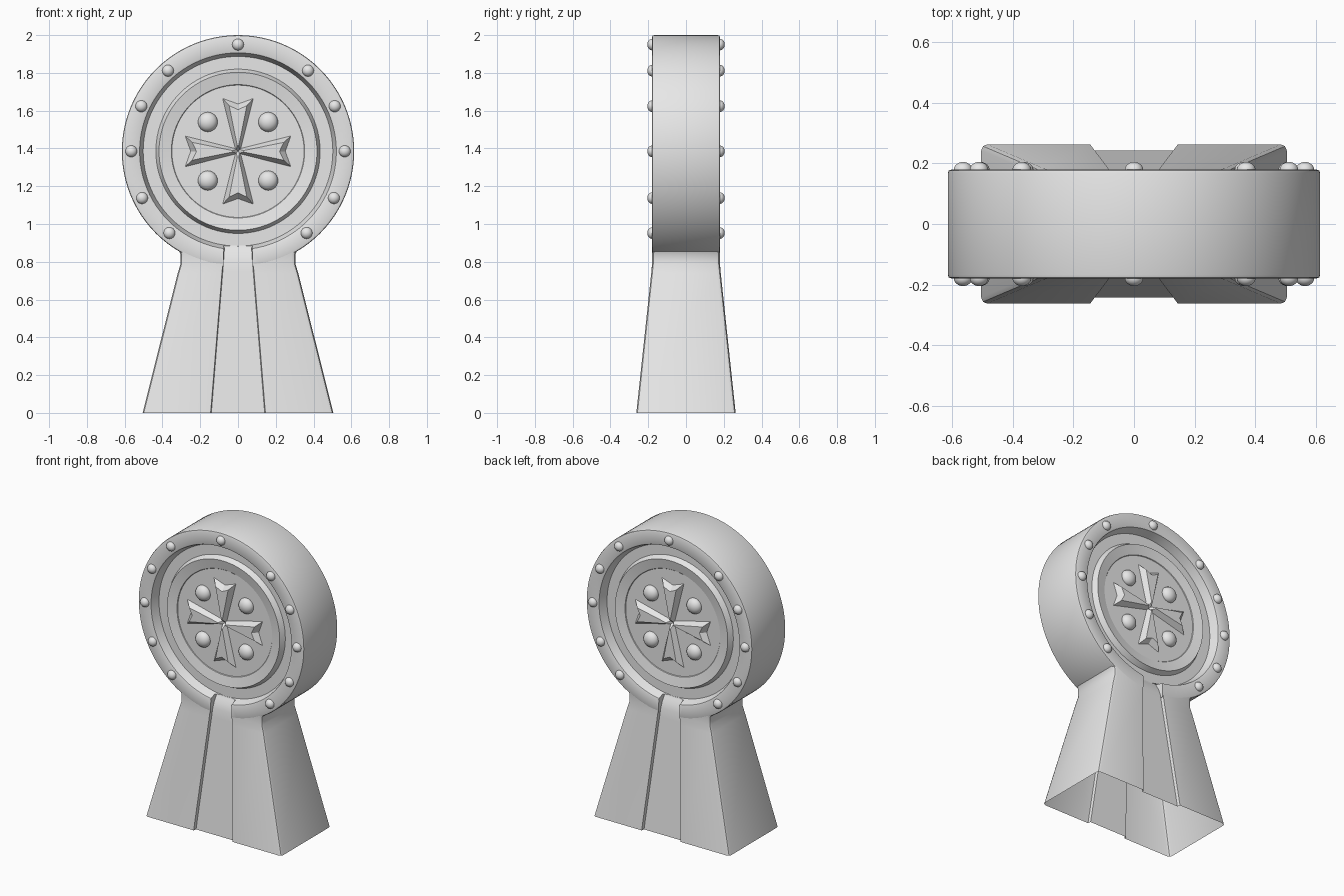
import bpy, bmesh, math
from mathutils import Matrix, Vector

if "Cube" in bpy.data.objects:
    bpy.data.objects.remove(bpy.data.objects["Cube"], do_unlink=True)

CENTRE_Z = 1.385
grey = bpy.data.materials.new("plain_grey")
grey.use_nodes = True
grey.diffuse_color = (0.8, 0.8, 0.8, 1)
grey.node_tree.nodes["Principled BSDF"].inputs["Base Color"].default_value = (0.8, 0.8, 0.8, 1)


def finish(bm, name, angle=30):
    bmesh.ops.remove_doubles(bm, verts=bm.verts, dist=1e-5)
    bmesh.ops.recalc_face_normals(bm, faces=bm.faces)
    mesh = bpy.data.meshes.new(name)
    bm.to_mesh(mesh)
    bm.free()
    mesh.materials.append(grey)
    obj = bpy.data.objects.new(name, mesh)
    bpy.context.collection.objects.link(obj)
    bpy.ops.object.select_all(action='DESELECT')
    bpy.context.view_layer.objects.active = obj
    obj.select_set(True)
    if angle:
        bpy.ops.object.shade_smooth_by_angle(angle=math.radians(angle))
    return obj


def bridge(bm, rings, closed=True):
    """Join successive rings of vertices with quads."""
    for a, b in zip(rings, rings[1:]):
        n = len(a)
        for i in range(n if closed else n - 1):
            j = (i + 1) % n
            bm.faces.new((a[i], a[j], b[j], b[i]))


# Round medallion: half profile (radius, depth) mirrored and lathed about y
half = [(0, .138), (.35, .138), (.353, .142), (.418, .155), (.435, .12), (.502, .12),
        (.521, .177), (.528, .18), (.603, .18), (.612, .177), (.615, .168)]
profile = half + [(r, -y) for r, y in reversed(half)]
bm = bmesh.new()
pts = [bm.verts.new((r, y, CENTRE_Z)) for r, y in profile]
edges = [bm.edges.new(pair) for pair in zip(pts, pts[1:])]
bmesh.ops.spin(bm, geom=pts + edges, cent=(0, 0, CENTRE_Z), axis=(0, 1, 0),
               angle=2 * math.pi, steps=96, use_merge=True)
bmesh.ops.remove_doubles(bm, verts=bm.verts, dist=1e-4)
disc = finish(bm, "medallion_disc")

# Notch in the lower rim where the centre strip runs through, front and back
notch = [(.3, .72), (.158, .72), (.152, .8), (.139, .84), (.122, .884), (.3, .884)]
bm = bmesh.new()
for s in (-1, 1):
    ends = [[bm.verts.new((x, s * y, z)) for y, z in notch] for x in (-.077, .077)]
    bridge(bm, ends)
    for end in ends:
        bm.faces.new(end)
cutter = finish(bm, "notch_cutter", 0)
cutter.hide_render = True
bpy.context.view_layer.objects.active = disc
mod = disc.modifiers.new("notch", 'BOOLEAN')
mod.operation, mod.solver, mod.object = 'DIFFERENCE', 'EXACT', cutter
bpy.ops.object.modifier_apply(modifier=mod.name)
bpy.data.objects.remove(cutter, do_unlink=True)

# Flared stand, open below: strip x, strip z, corner x, corner z, depth, strip depth, strip floor z
rows = [(.145, 0, .505, 0, .263, .243, 0),
        (.085, .74, .319, .74, .184, .164, .74),
        (.08, .8, .304, .79, .179, .158, .8),
        (.078, .835, .304, .84, .179, .145, .84),
        (.076, .85, .322, .875, .179, .131, .865),
        (.075, .862, .375, .93, .179, .119, .887)]
bm = bmesh.new()
rings = []
for sx, sz, cx, cz, d, rec, rz in rows:
    quarter = [(sx - .004, rec, rz), (sx, d, sz), (cx - .02, d, cz),
               (cx - .006, d - .006, cz), (cx, d - .02, cz)]
    right = [(x, -y, z) for x, y, z in quarter] + [(x, y, z) for x, y, z in reversed(quarter)]
    loop = right + [(-x, y, z) for x, y, z in reversed(right)]
    rings.append([bm.verts.new(p) for p in loop])
bridge(bm, rings)
finish(bm, "flared_stand", 32)


def domes(name, spots, radius, depth, bulge):
    """Rounded studs on both faces of the disc."""
    bm = bmesh.new()
    for s in (-1, 1):
        for x, z in spots:
            place = Matrix.Translation((x, s * depth, CENTRE_Z + z))
            squash = Matrix.Diagonal((radius, bulge, radius, 1))
            turn = Matrix.Rotation(math.pi / 2, 4, 'X')
            bmesh.ops.create_uvsphere(bm, u_segments=24, v_segments=12, radius=1,
                                      matrix=place @ squash @ turn)
    finish(bm, name, 60)


# Rim studs, leaving a gap above the stand
angles = [math.radians(a) for a in (0, 41, 65, 90, 116, 140)]
spots = [(.565 * math.sin(a) * s, .565 * math.cos(a))
         for a in angles for s in ((1, -1) if a else (1,))]
domes("rim_studs", spots, .031, .178, .027)
domes("cross_bosses", [(x, z) for x in (-.16, .16) for z in (-.155, .155)], .052, .138, .04)

# Four-armed flared cross with notched tips and sloping edges
base = [(.012, 0), (.083, .282), (0, .252), (-.083, .282), (-.012, 0)]
crest = [(.004, .03), (.047, .242), (0, .22), (-.047, .242), (-.004, .03)]
bm = bmesh.new()
for s in (-1, 1):
    for k in range(4):
        turn = Matrix.Rotation(k * math.pi / 2, 3, 'Y')
        loops = [[bm.verts.new(turn @ Vector((u, s * y, v)) + Vector((0, 0, CENTRE_Z)))
                  for u, v in outline] for outline, y in ((base, .136), (crest, .172))]
        bridge(bm, loops)
        bm.faces.new(loops[1])
finish(bm, "flared_cross", 0)
